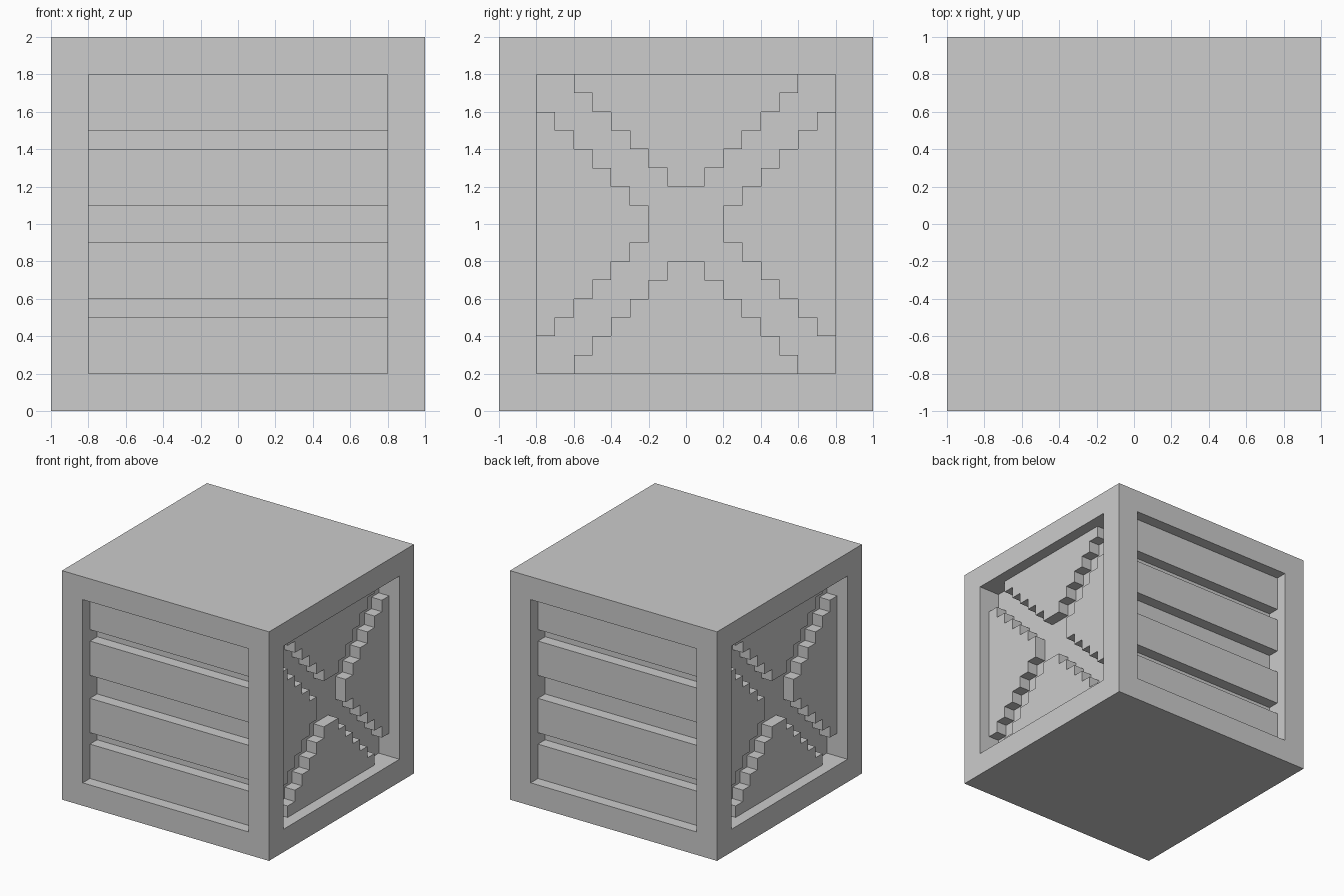
import bpy
import bmesh
from math import pi
from mathutils import Matrix

default = bpy.data.objects.get("Cube")
if default:
    bpy.data.objects.remove(default, do_unlink=True)

# One plain grey for the whole crate
GREY = (0.604, 0.604, 0.604, 1)
grey = bpy.data.materials.new("light grey")
grey.use_nodes = True
grey.diffuse_color = GREY
grey.node_tree.nodes["Principled BSDF"].inputs["Base Color"].default_value = GREY

SIZE, RIM, STEP = 2.0, 0.2, 0.1
INNER = SIZE / 2 - RIM
MIDDLE = Matrix.Translation((0, 0, SIZE / 2))


def finish(name, bm):
    bmesh.ops.recalc_face_normals(bm, faces=bm.faces)
    mesh = bpy.data.meshes.new(name)
    bm.to_mesh(mesh)
    bm.free()
    mesh.materials.append(grey)
    obj = bpy.data.objects.new(name, mesh)
    bpy.context.collection.objects.link(obj)


# Crate body: a cube with a square recess in each of the four walls
bm = bmesh.new()
bmesh.ops.create_cube(bm, size=SIZE, matrix=MIDDLE)
bm.normal_update()
walls = [f for f in bm.faces if abs(f.normal.z) < 0.5]
bmesh.ops.inset_individual(bm, faces=walls, thickness=RIM, depth=0, use_even_offset=True)
for panel in bmesh.ops.extrude_discrete_faces(bm, faces=walls)["faces"]:
    panel.normal_update()
    bmesh.ops.translate(bm, verts=panel.verts, vec=-panel.normal * RIM)
finish("crate_body", bm)

# Horizontal planks in the front and back recesses
for side, y in (("front", -1), ("back", 1)):
    for i, z in enumerate((0.35, 0.75, 1.25, 1.65)):
        bm = bmesh.new()
        place = Matrix.Translation((0, y * (INNER + STEP / 2), z))
        bmesh.ops.create_cube(bm, size=1, matrix=place @ Matrix.Diagonal((2 * INNER, STEP, 0.3, 1)))
        finish(f"{side}_plank_{i + 1}", bm)

# Stepped wedge outline: one flight of steps, mirrored about its centre line
flight = []
for i in range(1, 7):
    flight += [(i, i + 1), (i, i + 2)]
wedge = flight + [(-a, h) for a, h in reversed(flight)]

# Four raised wedges on each side wall, leaving a sunken cross between them
for side, turn in (("left", 0), ("right", pi)):
    for i, place in enumerate(("top", "front", "bottom", "back")):
        bm = bmesh.new()
        face = bm.faces.new([bm.verts.new((INNER, a * STEP, h * STEP)) for a, h in wedge])
        raised = bmesh.ops.extrude_face_region(bm, geom=[face])["geom"]
        verts = [g for g in raised if isinstance(g, bmesh.types.BMVert)]
        bmesh.ops.translate(bm, verts=verts, vec=(STEP, 0, 0))
        # Swap front and back on the half-turned wall so names stay true
        spin = Matrix.Rotation(i * pi / 2 * (1 if turn == 0 else -1), 4, "X")
        bmesh.ops.transform(bm, matrix=MIDDLE @ Matrix.Rotation(turn, 4, "Z") @ spin, verts=bm.verts)
        finish(f"{side}_{place}_wedge", bm)
